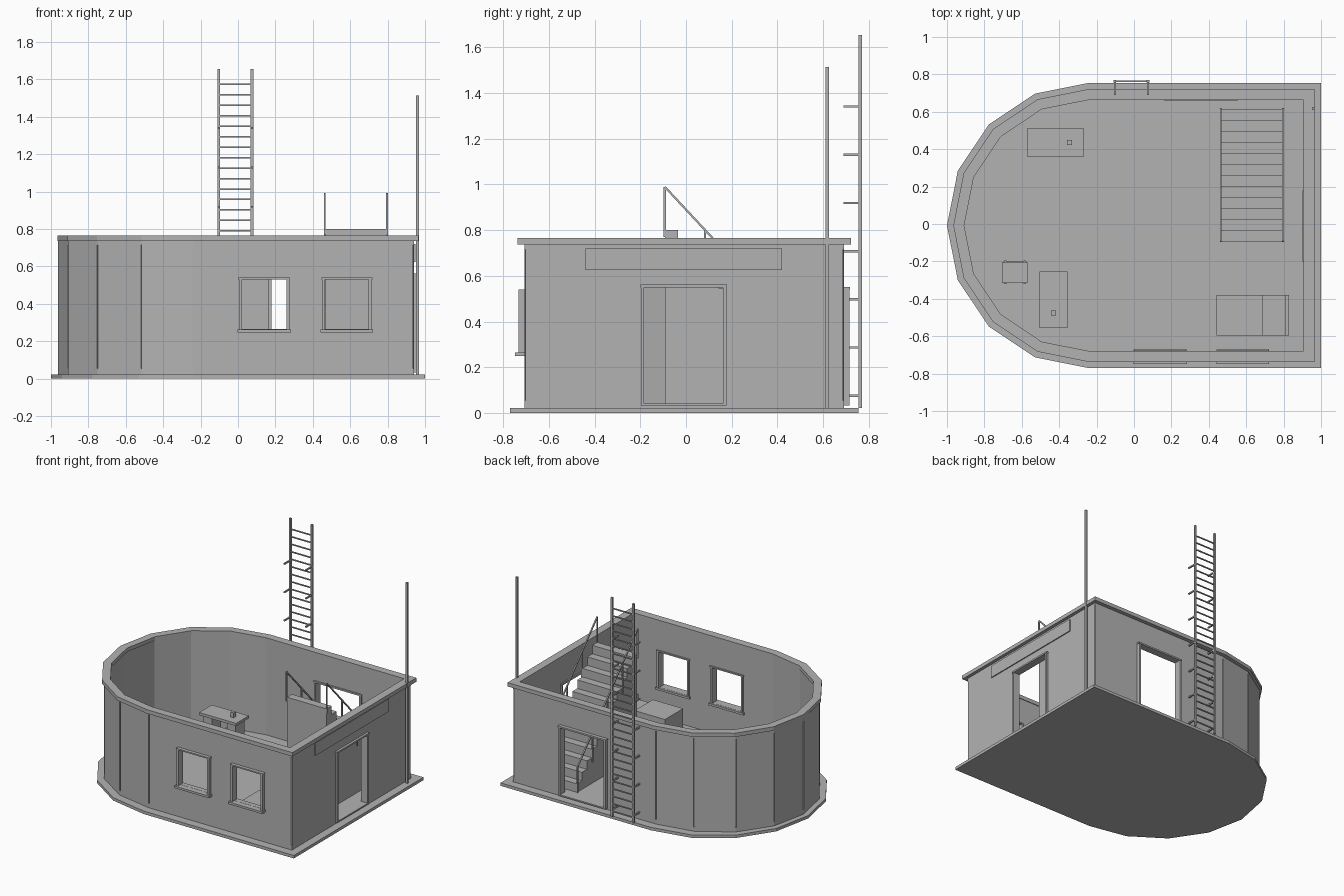
import bpy, bmesh, math
from mathutils import Matrix, Vector

if "Cube" in bpy.data.objects:
    bpy.data.objects.remove(bpy.data.objects["Cube"], do_unlink=True)

grey = bpy.data.materials.new("plain grey")
grey.use_nodes = True
grey.diffuse_color = (0.45, 0.45, 0.45, 1)
grey.node_tree.nodes["Principled BSDF"].inputs["Base Color"].default_value = grey.diffuse_color

CX, CY = -0.238, -0.008   # centre of the rounded end


def finish(name, bm):
    bmesh.ops.recalc_face_normals(bm, faces=bm.faces)
    mesh = bpy.data.meshes.new(name)
    bm.to_mesh(mesh)
    bm.free()
    mesh.materials.append(grey)
    obj = bpy.data.objects.new(name, mesh)
    bpy.context.collection.objects.link(obj)
    return obj


def add_box(bm, x0, x1, y0, y1, z0, z1):
    size = Matrix.Diagonal((x1 - x0, y1 - y0, z1 - z0, 1))
    mid = Matrix.Translation(((x0 + x1) / 2, (y0 + y1) / 2, (z0 + z1) / 2))
    bmesh.ops.create_cube(bm, size=1, matrix=mid @ size)


def add_bar(bm, a, b, w):
    a, b = Vector(a), Vector(b)
    d = b - a
    rot = d.to_track_quat("Z", "Y").to_matrix().to_4x4()
    bmesh.ops.create_cube(bm, size=1, matrix=Matrix.Translation((a + b) / 2) @ rot
                          @ Matrix.Diagonal((w, w, d.length, 1)))


def boxes(name, *list_of_boxes):
    bm = bmesh.new()
    for b in list_of_boxes:
        add_box(bm, *b)
    return finish(name, bm)


def outline(rx, ry, right):
    """D-shaped plan: square at +x, half-round at -x."""
    pts = [(right, CY - ry), (right, CY + ry)]
    for i in range(9):
        t = math.pi / 2 + i * math.pi / 8
        pts.append((CX + rx * math.cos(t), CY + ry * math.sin(t)))
    return pts


def slab(name, pts, z0, z1):
    bm = bmesh.new()
    face = bm.faces.new([bm.verts.new((x, y, z0)) for x, y in pts])
    new = bmesh.ops.extrude_face_region(bm, geom=[face])["geom"]
    bmesh.ops.translate(bm, vec=(0, 0, z1 - z0),
                        verts=[v for v in new if isinstance(v, bmesh.types.BMVert)])
    return finish(name, bm)


def ring(name, outer, inner, z0, z1):
    bm = bmesh.new()
    loops = [[bm.verts.new((x, y, z)) for x, y in pts]
             for pts, z in ((outer, z0), (outer, z1), (inner, z1), (inner, z0))]
    n = len(outer)
    for k in range(4):
        a, b = loops[k], loops[(k + 1) % 4]
        for i in range(n):
            j = (i + 1) % n
            bm.faces.new((a[i], a[j], b[j], b[i]))
    return finish(name, bm)


# Base, floor, walls and rim
wall_plan = outline(0.725, 0.70, 0.94)
slab("base_slab", outline(0.762, 0.763, 1.0), 0, 0.022)
slab("floor", wall_plan, 0.022, 0.04)
walls = ring("walls", wall_plan, outline(0.677, 0.677, 0.91), 0.04, 0.737)
ring("roof_rim", outline(0.728, 0.73, 0.965), outline(0.67, 0.672, 0.905), 0.737, 0.766)

# Door and window openings, plus panel grooves, cut from the walls
WINDOWS = [(0.015, 0.265), (0.46, 0.705)]
cut = bmesh.new()
for x0, x1 in WINDOWS:
    add_box(cut, x0, x1, -0.8, -0.6, 0.265, 0.53)
add_box(cut, 0.85, 1.0, -0.185, 0.165, 0.03, 0.55)
add_box(cut, 0.175, 0.54, 0.6, 0.8, 0.03, 0.54)
for i, (x, y) in enumerate(wall_plan):
    if i < 2:
        angle = math.copysign(math.pi / 4, y)
    else:
        angle = math.pi / 2 + (i - 2) * math.pi / 8
    bmesh.ops.create_cube(cut, size=1, matrix=Matrix.Translation((x, y, 0.385))
                          @ Matrix.Rotation(angle, 4, "Z")
                          @ Matrix.Diagonal((0.016, 0.008, 0.66, 1)))
cutter = finish("wall_cutter", cut)
cutter.hide_render = True
mod = walls.modifiers.new("openings", "BOOLEAN")
mod.operation, mod.solver, mod.object = "DIFFERENCE", "EXACT", cutter
bpy.context.view_layer.objects.active = walls
bpy.ops.object.modifier_apply(modifier=mod.name)
bpy.data.objects.remove(cutter, do_unlink=True)

# Window frames and sills
for name, (x0, x1) in zip(("right_window", "left_window"), WINDOWS):
    y0, y1 = -0.733, -0.675
    boxes(name + "_frame",
          (x0 - 0.01, x0 + 0.006, y0, y1, 0.262, 0.53),
          (x1 - 0.006, x1 + 0.01, y0, y1, 0.262, 0.53),
          (x0 - 0.014, x1 + 0.014, y0, y1, 0.53, 0.54))
    boxes(name + "_sill", (x0 - 0.018, x1 + 0.018, -0.748, -0.67, 0.248, 0.264))

# Door frames
boxes("side_door_frame",
      (0.9, 0.955, -0.197, -0.183, 0.04, 0.55), (0.9, 0.955, 0.163, 0.177, 0.04, 0.55),
      (0.9, 0.958, -0.2, 0.18, 0.55, 0.562), (0.9, 0.955, -0.197, 0.177, 0.032, 0.042))
boxes("back_door_frame",
      (0.163, 0.178, 0.66, 0.716, 0.04, 0.54), (0.537, 0.552, 0.66, 0.716, 0.04, 0.54),
      (0.16, 0.555, 0.66, 0.718, 0.54, 0.552), (0.163, 0.552, 0.66, 0.716, 0.032, 0.042))

# Blank board above the side door, and corner pole
boxes("side_board", (0.94, 0.948, -0.44, 0.42, 0.625, 0.72))
boxes("corner_pole", (0.953, 0.969, 0.61, 0.626, 0.022, 1.515))

# Solid staircase, rising toward the front
STEPS, FOOT, TOP = 12, 0.615, -0.093
run, rise = (FOOT - TOP) / STEPS, 0.76 / STEPS
bm = bmesh.new()
profile = [(TOP, 0.04), (FOOT, 0.04)]
for i in range(STEPS):
    z = 0.04 + rise * (i + 1)
    profile += [(FOOT - run * i, z), (FOOT - run * (i + 1), z)]
side = bm.faces.new([bm.verts.new((0.468, y, z)) for y, z in profile])
new = bmesh.ops.extrude_face_region(bm, geom=[side])["geom"]
bmesh.ops.translate(bm, vec=(0.328, 0, 0),
                    verts=[v for v in new if isinstance(v, bmesh.types.BMVert)])
finish("staircase", bm)

# Handrails with posts
for name, x in (("right_handrail", 0.464), ("left_handrail", 0.797)):
    bm = bmesh.new()
    add_bar(bm, (x, TOP, 0.99), (x, FOOT, 0.23), 0.009)
    for i in range(5):
        t = i / 4
        y, z = TOP + (FOOT - TOP) * t, 0.99 - 0.76 * t
        add_bar(bm, (x, y, max(z - 0.22, 0.04)), (x, y, z), 0.009)
    finish(name, bm)

# Outside ladder with wall brackets
bm = bmesh.new()
for x in (-0.102, 0.075):
    add_box(bm, x - 0.007, x + 0.007, 0.756, 0.77, 0.022, 1.655)
    for i in range(7):
        z = 0.075 + 0.211 * i
        add_box(bm, x - 0.005, x + 0.005, 0.69, 0.76, z - 0.005, z + 0.005)
for i in range(28):
    z = 0.062 + 0.056 * i
    add_box(bm, -0.102, 0.075, 0.759, 0.767, z - 0.004, z + 0.004)
finish("ladder", bm)


# Desks with a small box on each
def desk(name, x0, x1, y0, y1, bx, by):
    m = 0.02
    if x1 - x0 > y1 - y0:
        ends = [(x0 + m, x0 + 0.09, y0 + m, y1 - m), (x1 - 0.09, x1 - m, y0 + m, y1 - m)]
    else:
        ends = [(x0 + m, x1 - m, y0 + m, y0 + 0.09), (x0 + m, x1 - m, y1 - 0.09, y1 - m)]
    boxes(name, (x0, x1, y0, y1, 0.215, 0.235), *[e + (0.04, 0.215) for e in ends])
    boxes(name + "_box", (bx - 0.013, bx + 0.013, by - 0.013, by + 0.013, 0.235, 0.272))


desk("back_desk", -0.572, -0.268, 0.36, 0.51, -0.345, 0.435)
desk("front_desk", -0.505, -0.355, -0.555, -0.255, -0.43, -0.475)

# Chair
boxes("chair_seat", (-0.705, -0.57, -0.315, -0.205, 0.14, 0.152))
boxes("chair_legs", *[(x, x + 0.012, y, y + 0.012, 0.04, top)
                      for x in (-0.695, -0.59)
                      for y, top in ((-0.32, 0.14), (-0.207, 0.27))])
boxes("chair_back", (-0.698, -0.575, -0.208, -0.2, 0.2, 0.265))

# Bed
boxes("bed_base", (0.44, 0.825, -0.595, -0.38, 0.04, 0.18))
boxes("bed_cover", (0.44, 0.69, -0.595, -0.38, 0.18, 0.21))
boxes("bed_headboard", (0.81, 0.828, -0.595, -0.38, 0.04, 0.22))
